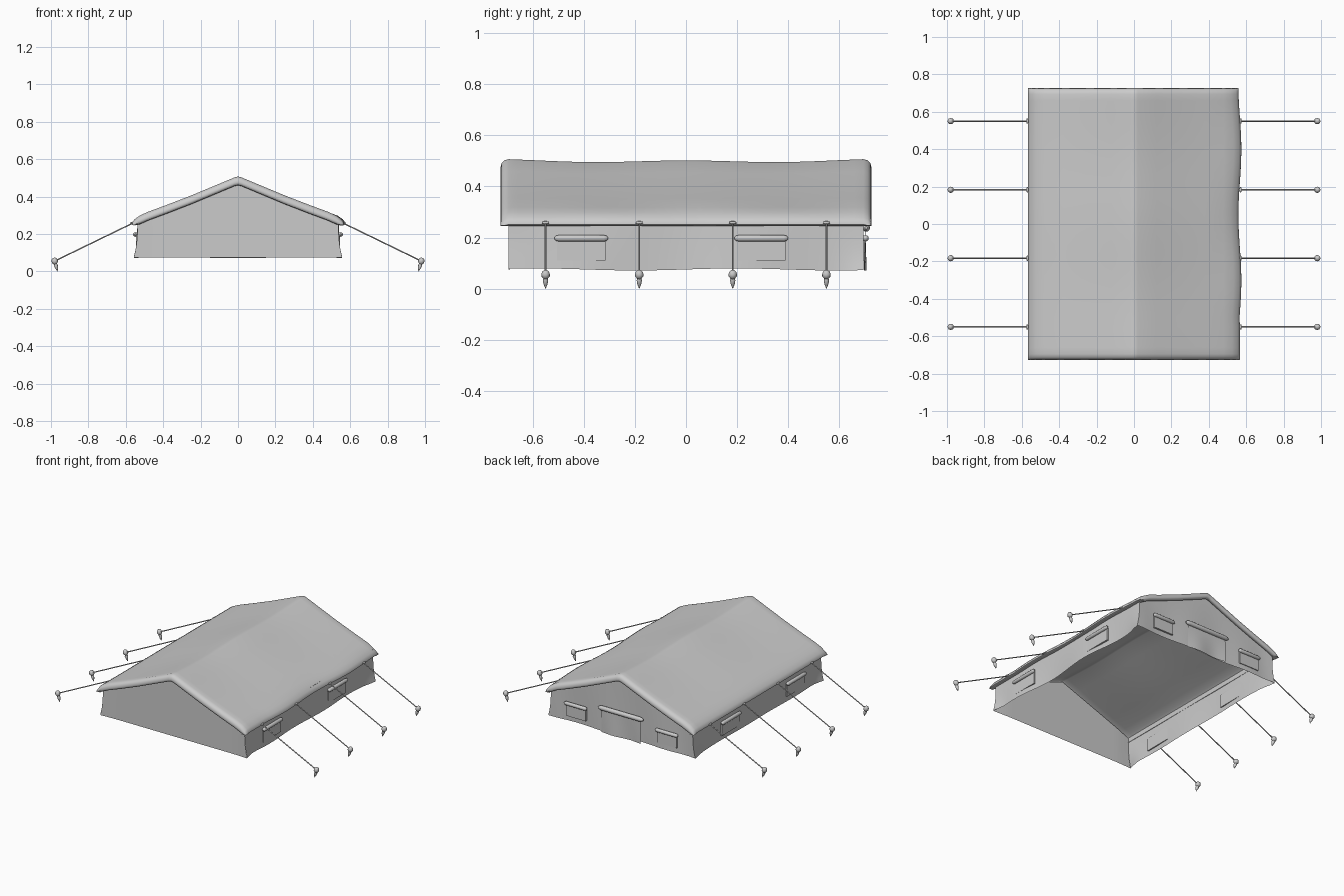
import bpy, bmesh, math
from mathutils import Vector

if "Cube" in bpy.data.objects:
    bpy.data.objects.remove(bpy.data.objects["Cube"])


def finish(name, bm, angle=30):
    bmesh.ops.recalc_face_normals(bm, faces=bm.faces)
    me = bpy.data.meshes.new(name)
    bm.to_mesh(me)
    bm.free()
    ob = bpy.data.objects.new(name, me)
    bpy.context.collection.objects.link(ob)
    bpy.ops.object.select_all(action='DESELECT')
    ob.select_set(True)
    bpy.context.view_layer.objects.active = ob
    bpy.ops.object.shade_smooth_by_angle(angle=math.radians(angle))
    return ob


def sheet(name, us, vs, fn, angle=50):
    # Grid of cloth: fn maps every (u, v) to a point
    bm = bmesh.new()
    g = [[bm.verts.new(fn(u, v)) for v in vs] for u in us]
    for i in range(len(us) - 1):
        for j in range(len(vs) - 1):
            bm.faces.new((g[i][j], g[i + 1][j], g[i + 1][j + 1], g[i][j + 1]))
    return finish(name, bm, angle)


def lathe(name, a, b, profile, n=12):
    # Round part along a-b; profile lists (fraction along, radius)
    a, b = Vector(a), Vector(b)
    q = (b - a).to_track_quat('Z', 'Y')
    bm = bmesh.new()
    rings = []
    for t, r in profile:
        c = a.lerp(b, t)
        rings.append([bm.verts.new(c + q @ Vector((r * math.cos(k * math.tau / n),
                      r * math.sin(k * math.tau / n), 0))) for k in range(n)])
    for r0, r1 in zip(rings, rings[1:]):
        for k in range(n):
            bm.faces.new((r0[k], r0[(k + 1) % n], r1[(k + 1) % n], r1[k]))
    bm.faces.new(rings[0])
    bm.faces.new(rings[-1])
    return finish(name, bm, 45)


def box(name, lo, hi):
    bm = bmesh.new()
    bmesh.ops.create_cube(bm, size=1)
    for v in bm.verts:
        v.co = [l + (c + .5) * (h - l) for c, l, h in zip(v.co, lo, hi)]
    return finish(name, bm)


def span(a, b, n):
    return [a + (b - a) * i / n for i in range(n + 1)]


# Roof canopy: sagging ridge, rounded eaves, hanging gable edges with a lip
half = [(0.02, .497), (.12, .456), (.25, .403), (.38, .354), (.48, .318), (.525, .298),
        (.553, .278), (.565, .262), (.566, .251), (.555, .246), (.535, .252)]
section = [(-x, z) for x, z in reversed(half)] + [(0, .502)] + half
edge = [(.695, 0), (.712, .005), (.722, .016), (.726, .032), (.722, .044), (.708, .047), (.694, .038)]
rows = [(-y, d) for y, d in reversed(edge)] + [(y, 0) for y in span(-.66, .66, 24)] + edge


def roof_point(p, q):
    (x, z), (y, drop) = p, q
    w = max(0, 1 - abs(x) / .56)
    z += -.007 * w * (1 - math.cos(y * math.tau / .72)) / 2 + .005 * w * (abs(y) / .7) ** 4
    z = max(z - drop, min(z, .247))
    if x > .5:
        x += .008 * math.sin(y * 9 - 2) * (y > -.5)
    return x, y, z


sheet("roof_canopy", section, rows, roof_point, 60)

# Side walls with gentle folds and a flared hem
HEM = .075


def side_point(s):
    def fn(y, v):
        corner = max(0, (abs(y) - .6) / .095)
        x = .537 + .02 * corner * (1 - v) ** 3
        x += (.010 if s > 0 else .006) * math.sin(y * 10) * (1 - corner) * (1 - v)
        z = HEM + v * (.285 - HEM) + .004 * math.sin(y * 8) * (1 - v)
        return s * x, y, z
    return fn


for s, n in ((1, "right"), (-1, "left")):
    sheet(n + "_wall", span(-.695, .695, 36), span(0, 1, 8), side_point(s))

# Gable walls reaching up under the roof
def gable_point(s):
    def fn(x, v):
        corner = max(0, (abs(x) - .45) / .087)
        top = .487 - .378 * abs(x)
        flare = .02 * corner * (1 - v) ** 3
        y = .69 + .005 * corner
        if s > 0:
            y += .006 * math.sin(x * 14) * (1 - v) * (1 - corner)
        return x + math.copysign(flare, x), s * y, HEM + v * (top - HEM)
    return fn


for s, n in ((1, "back"), (-1, "front")):
    sheet(n + "_gable_wall", span(-.537, .537, 32), span(0, 1, 8), gable_point(s))

# Rolled flaps and window panels
ROLL = [(0, .004), (.03, .010), (.08, .0125), (.92, .0125), (.97, .010), (1, .004)]
for s in (1, -1):
    for y0, y1 in ((-.515, -.305), (.19, .40)):
        x = s * .549
        lathe("side_window_roll", (x, y0, .197), (x, y1, .197), ROLL)
        box("side_window_panel", (s * .54 - .006, y0 + .01, .11), (s * .54 + .006, y1 - .01, .197))
    x0, x1 = sorted((s * .26, s * .43))
    lathe("back_window_roll", (x0, .703, .197), (x1, .703, .197), ROLL)
    box("back_window_panel", (x0 + .01, .688, .11), (x1 - .01, .7, .197))

# Back door panel and its rolled flap
lathe("door_roll", (-.17, .706, .238), (.17, .706, .238), [(t, r * 1.2) for t, r in ROLL])
sheet("door_panel", span(-.15, .15, 12), span(0, 1, 6),
      lambda x, v: (x, .702 + .006 * math.sin(x * 25) * (1 - v), .07 + v * .168))

# Guy ropes, eave knots and ground pegs
for s in (1, -1):
    for y in (-.55, -.183, .183, .55):
        lathe("guy_rope", (s * .562, y, .258), (s * .98, y, .055), [(0, .0035), (1, .0035)], 8)
        lathe("eave_knot", (s * .57, y - .014, .258), (s * .57, y + .014, .258),
              [(0, .003), (.3, .006), (.7, .006), (1, .003)], 8)
        lathe("ground_peg", (s * .985, y, .072), (s * .965, y, 0),
              [(0, .006), (.08, .013), (.2, .0165), (.33, .0165), (.42, .011), (.46, .0085),
               (.55, .0105), (.75, .008), (1, .001)], 12)
